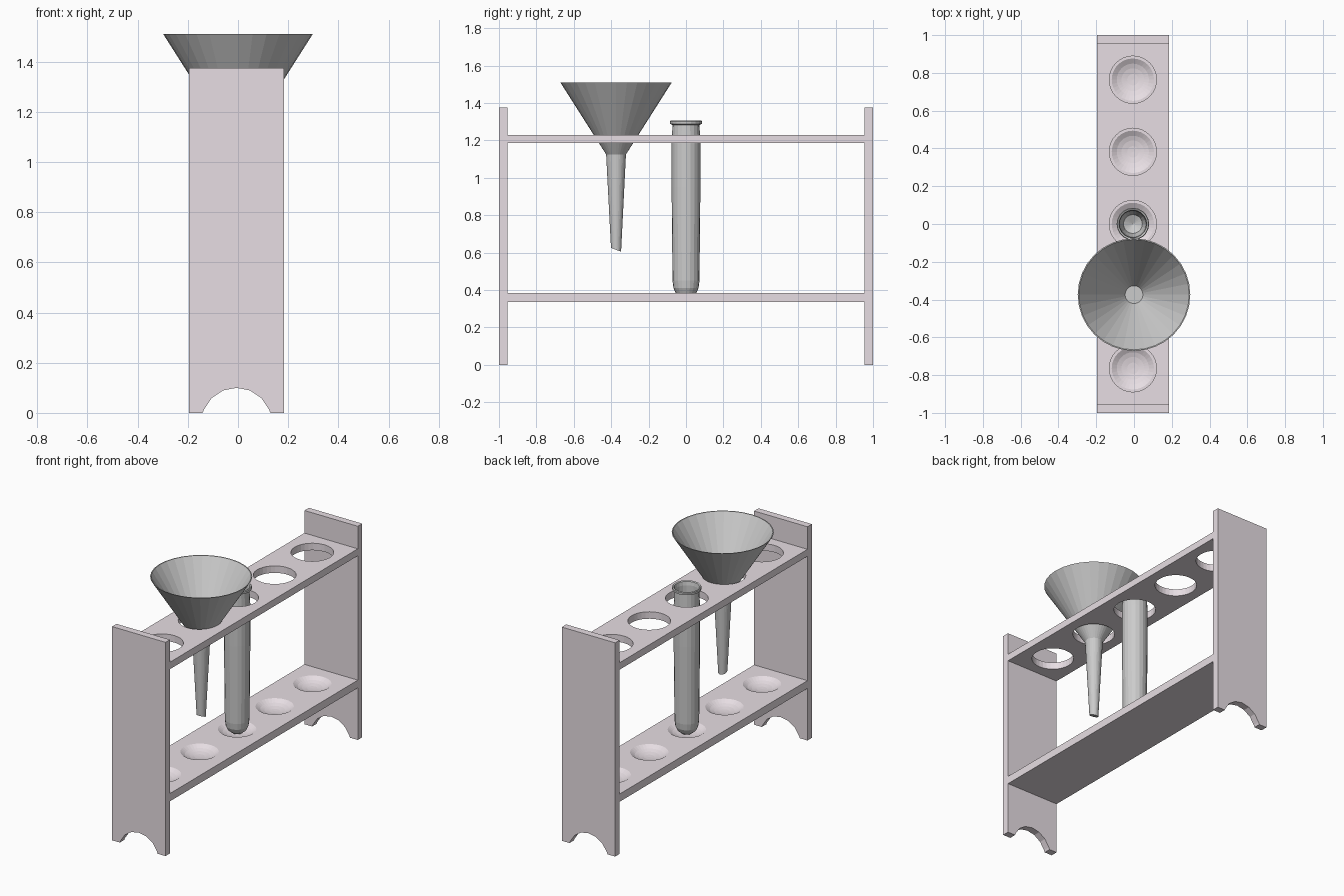
import bpy, bmesh, math

if "Cube" in bpy.data.objects:
    bpy.data.objects.remove(bpy.data.objects["Cube"])

CX, HALF_W = -0.006, 0.19
TUBE_YS = [0.382 * i for i in range(-2, 3)]


def material(name, rgb):
    m = bpy.data.materials.new(name)
    m.diffuse_color = (*rgb, 1)
    m.use_nodes = True
    m.node_tree.nodes["Principled BSDF"].inputs["Base Color"].default_value = m.diffuse_color
    return m


RACK = material("rack_paint", (0.80, 0.73, 0.77))
GLASS = material("grey_glass", (0.60, 0.61, 0.60))


def finish(name, bm, mat=None, smooth=None):
    bmesh.ops.remove_doubles(bm, verts=bm.verts, dist=1e-5)
    bmesh.ops.recalc_face_normals(bm, faces=bm.faces)
    me = bpy.data.meshes.new(name)
    bm.to_mesh(me)
    bm.free()
    ob = bpy.data.objects.new(name, me)
    bpy.context.collection.objects.link(ob)
    if mat:
        me.materials.append(mat)
    return ob


def lathe(bm, profile, x, y, segs):
    """Revolve (radius, z) points around a vertical axis."""
    rings = []
    for r, z in profile:
        if r == 0:
            rings.append([bm.verts.new((x, y, z))] * segs)
        else:
            rings.append([bm.verts.new((x + r * math.cos(math.tau * i / segs),
                                        y + r * math.sin(math.tau * i / segs), z))
                          for i in range(segs)])
    for a, b in zip(rings, rings[1:]):
        for i in range(segs):
            j = (i + 1) % segs
            corners = list(dict.fromkeys((a[i], a[j], b[j], b[i])))
            if len(corners) > 2:
                bm.faces.new(corners)
    return rings


def shelf(name, z0, z1, cut_profile):
    """Board with the same revolved cutter removed at every tube position."""
    bm = bmesh.new()
    bmesh.ops.create_cube(bm, size=1)
    for v in bm.verts:
        v.co = (CX + v.co.x * 2 * HALF_W, v.co.y * 1.91, z0 + (v.co.z + 0.5) * (z1 - z0))
    board = finish(name, bm, RACK)
    bm = bmesh.new()
    for y in TUBE_YS:
        lathe(bm, cut_profile, CX, y, 32)
    cutter = finish(name + "_cutter", bm)
    cutter.hide_render = True
    mod = board.modifiers.new("cut", 'BOOLEAN')
    mod.operation = 'DIFFERENCE'
    mod.solver = 'EXACT'
    mod.object = cutter
    bpy.context.view_layer.objects.active = board
    bpy.ops.object.modifier_apply(modifier=mod.name)
    bpy.data.objects.remove(cutter)


# End panels with an arched foot cut-out
outline = [(-HALF_W, 1.375), (-HALF_W, 0), (-0.135, 0)]
outline += [(-0.14 * math.cos(math.radians(a)), -0.04 + 0.14 * math.sin(math.radians(a)))
            for a in (22.5, 45, 67.5, 90, 112.5, 135, 157.5)]
outline = [(x, max(z, 0.012)) if 2 < i < 10 else (x, z) for i, (x, z) in enumerate(outline)]
outline += [(0.135, 0), (HALF_W, 0), (HALF_W, 1.375)]
for label, y in (("front", -1.0), ("back", 0.955)):
    bm = bmesh.new()
    face = bm.faces.new([bm.verts.new((CX + x, y, z)) for x, z in outline])
    ext = bmesh.ops.extrude_face_region(bm, geom=[face])
    for v in ext["geom"]:
        if isinstance(v, bmesh.types.BMVert):
            v.co.y += 0.045
    finish(label + "_end_panel", bm, RACK)

# Upper shelf with through holes
shelf("top_shelf", 1.185, 1.23, [(0, 1.1), (0.125, 1.1), (0.125, 1.3), (0, 1.3)])

# Lower shelf with shallow dimples
dimple = [(0, 0.353), (0.03, 0.3545), (0.06, 0.360), (0.085, 0.3685),
          (0.112, 0.385), (0.112, 0.45), (0, 0.45)]
shelf("bottom_shelf", 0.335, 0.385, dimple)

# Test tube with rolled rim and hollow inside
bm = bmesh.new()
lathe(bm, [(0, 0.360), (0.03, 0.365), (0.055, 0.385), (0.067, 0.41), (0.072, 0.45),
           (0.077, 0.95), (0.077, 1.18), (0.072, 1.283), (0.085, 1.288), (0.086, 1.302),
           (0.082, 1.307), (0.074, 1.303), (0.070, 1.28), (0.070, 0.95),
           (0.066, 0.45), (0.05, 0.39), (0, 0.368)], CX, 0, 20)
finish("test_tube", bm, GLASS)

# Funnel: cone, tapering stem with slanted tip, thin inner wall
bm = bmesh.new()
rings = lathe(bm, [(0, 0.615), (0.027, 0.615), (0.053, 1.125), (0.298, 1.51),
                   (0.292, 1.51), (0.047, 1.128), (0, 1.128)], 0, -0.374, 32)
for v in rings[1]:
    v.co.z -= (v.co.y + 0.374) * 0.38
finish("funnel", bm, GLASS)
